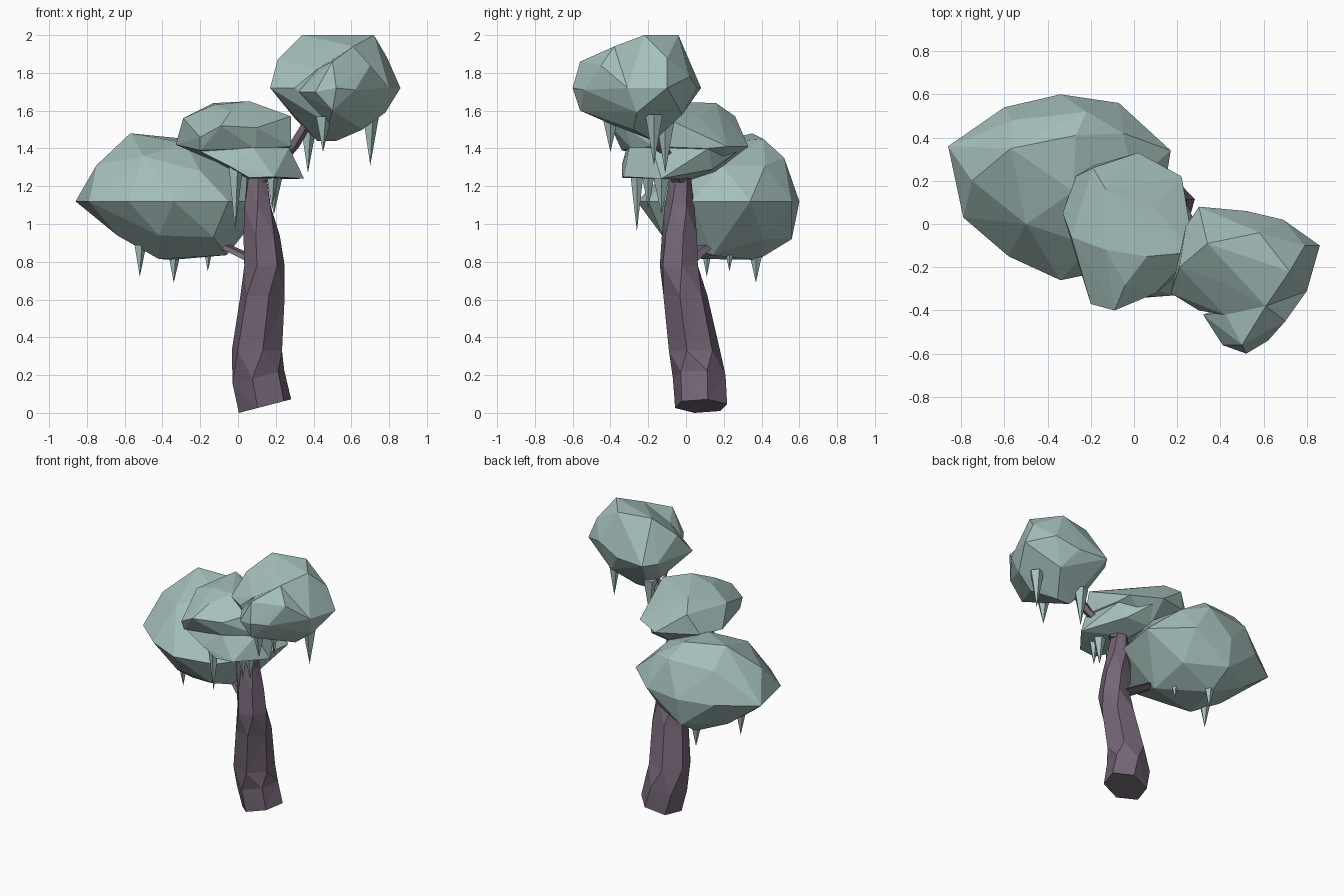
import bpy, bmesh, math


def material(name, color):
    m = bpy.data.materials.new(name)
    m.diffuse_color = (*color, 1)
    return m


LEAF = material("frosted_leaf", (0.38, 0.53, 0.505))
BARK = material("bark", (0.175, 0.13, 0.18))


def finish(name, bm, mat):
    bmesh.ops.recalc_face_normals(bm, faces=bm.faces[:])
    mesh = bpy.data.meshes.new(name)
    bm.to_mesh(mesh)
    bm.free()
    mesh.materials.append(mat)
    obj = bpy.data.objects.new(name, mesh)
    bpy.context.collection.objects.link(obj)
    return obj


def faceted_clump(name, points):
    """Low-poly rock-like foliage: the hull around a few corner points."""
    bm = bmesh.new()
    for p in points:
        bm.verts.new(p)
    out = bmesh.ops.convex_hull(bm, input=bm.verts[:])
    loose = {g for g in out["geom_interior"] + out["geom_unused"]
             if isinstance(g, bmesh.types.BMVert)}
    bmesh.ops.delete(bm, geom=list(loose), context='VERTS')
    return finish(name, bm, LEAF)


def limb(name, rings, sides, twists=None, foot_slope=0.0):
    """Tapered horizontal-ring tube through (x, y, z, radius) stations."""
    bm = bmesh.new()
    loops = []
    for i, (x, y, z, r) in enumerate(rings):
        slope = foot_slope if i < 2 else 0
        loop = []
        for k in range(sides):
            a = math.tau * k / sides + (twists[i] if twists else 0)
            dx, dy = r * math.cos(a), r * math.sin(a)
            loop.append(bm.verts.new((x + dx, y + dy, max(0, z + slope * dx))))
        loops.append(loop)
    for lo, hi in zip(loops, loops[1:]):
        for k in range(sides):
            n = (k + 1) % sides
            bm.faces.new((lo[k], lo[n], hi[n], hi[k]))
    bm.faces.new(loops[0])
    bm.faces.new(loops[-1])
    bmesh.ops.triangulate(bm, faces=[f for f in bm.faces if len(f.verts) == 4])
    return finish(name, bm, BARK)


def icicle(name, x, y, tip, top, radius):
    bm = bmesh.new()
    ring = [bm.verts.new((x + radius * math.cos(math.tau * k / 5),
                          y + radius * math.sin(math.tau * k / 5), top)) for k in range(5)]
    point = bm.verts.new((x, y, tip))
    for k in range(5):
        bm.faces.new((ring[k], ring[(k + 1) % 5], point))
    bm.faces.new(ring)
    return finish(name, bm, LEAF)


# Crooked, twisting trunk with a tilted foot
limb("trunk", [
    (0.143, 0.08, 0.036, 0.143), (0.108, 0.07, 0.19, 0.143),
    (0.10, 0.045, 0.33, 0.139), (0.13, -0.003, 0.62, 0.121),
    (0.14, -0.038, 0.78, 0.108), (0.125, -0.035, 0.94, 0.098),
    (0.105, -0.035, 1.09, 0.079), (0.10, -0.03, 1.24, 0.058),
    (0.12, -0.03, 1.36, 0.045)], 6,
    twists=[0.25, 0.3, 0.75, 0.8, 1.2, 1.25, 1.55, 1.7, 1.9], foot_slope=0.26)

# Side branches into the left and right foliage
limb("left_branch", [(0.10, 0.0, 0.80, 0.06), (-0.08, 0.10, 0.885, 0.05),
                     (-0.22, 0.18, 0.97, 0.04)], 5)
limb("right_branch", [(0.12, -0.03, 1.22, 0.045), (0.29, -0.13, 1.41, 0.035),
                      (0.38, -0.17, 1.56, 0.03)], 5)

# Left foliage
faceted_clump("left_foliage", [
    (-0.86, 0.36, 1.12), (-0.79, 0.03, 1.12), (-0.58, -0.15, 1.12), (-0.34, -0.26, 1.12),
    (-0.05, -0.20, 1.12), (0.12, 0.03, 1.12), (0.17, 0.34, 1.12), (-0.07, 0.56, 1.12),
    (-0.34, 0.60, 1.12), (-0.60, 0.54, 1.12),
    (-0.57, 0.35, 1.48), (-0.27, 0.41, 1.45), (-0.75, 0.20, 1.31), (-0.28, 0.15, 1.43),
    (-0.50, 0.0, 1.36), (-0.20, -0.10, 1.28), (0.0, 0.19, 1.31), (-0.05, 0.42, 1.31),
    (-0.22, 0.52, 1.35), (-0.56, 0.48, 1.34),
    (-0.64, 0.13, 0.94), (-0.62, 0.40, 0.94), (-0.35, 0.38, 0.81), (-0.42, -0.10, 0.94),
    (-0.13, -0.12, 0.93), (-0.42, 0.08, 0.815), (-0.06, 0.14, 0.835), (-0.08, 0.41, 0.92),
    (-0.35, 0.56, 0.92)])

# Middle foliage: a rounded cap over a flared skirt
faceted_clump("middle_foliage_cap", [
    (-0.33, 0.05, 1.42), (-0.27, 0.22, 1.43), (-0.29, -0.06, 1.56), (-0.13, 0.16, 1.64),
    (-0.19, 0.26, 1.57), (-0.13, -0.12, 1.63), (0.06, -0.15, 1.65), (0.10, 0.07, 1.57),
    (0.22, 0.22, 1.41), (0.28, -0.13, 1.57), (0.02, 0.33, 1.41), (-0.19, 0.27, 1.43),
    (0.24, 0.11, 1.40), (0.28, -0.17, 1.41), (-0.20, -0.37, 1.46), (-0.09, -0.40, 1.52),
    (-0.04, -0.28, 1.595), (0.10, -0.32, 1.51), (0.09, -0.29, 1.40), (-0.20, -0.34, 1.39),
    (0.0, 0.16, 1.28)])
faceted_clump("middle_foliage_skirt", [
    (-0.05, -0.34, 1.31), (0.06, -0.34, 1.245), (0.19, -0.33, 1.25), (0.35, -0.13, 1.24),
    (0.08, -0.30, 1.405), (0.27, -0.18, 1.405), (0.06, 0.03, 1.235), (0.0, 0.16, 1.28),
    (0.18, 0.14, 1.29), (-0.20, -0.32, 1.385), (0.02, 0.31, 1.41), (-0.25, 0.10, 1.40),
    (0.23, 0.12, 1.40)])

# Upper right foliage: main lump and a forward bulge
faceted_clump("upper_foliage", [
    (0.34, -0.09, 2.0), (0.58, -0.04, 2.0), (0.72, -0.22, 2.0), (0.41, -0.27, 1.92),
    (0.61, -0.38, 1.94), (0.21, -0.20, 1.87), (0.17, -0.32, 1.72), (0.42, -0.42, 1.82),
    (0.30, -0.40, 1.72), (0.80, -0.31, 1.72), (0.86, -0.10, 1.72), (0.79, -0.10, 1.88),
    (0.69, 0.02, 1.78), (0.30, 0.08, 1.72), (0.52, 0.06, 1.72), (0.24, -0.01, 1.72),
    (0.30, -0.15, 1.56), (0.78, -0.26, 1.59), (0.62, -0.02, 1.58), (0.48, -0.40, 1.53),
    (0.66, -0.28, 1.50), (0.52, -0.17, 1.44), (0.42, -0.17, 1.44)])
faceted_clump("upper_foliage_bulge", [
    (0.52, -0.60, 1.72), (0.50, -0.56, 1.86), (0.41, -0.56, 1.70), (0.70, -0.45, 1.84),
    (0.62, -0.54, 1.71), (0.80, -0.31, 1.72), (0.61, -0.38, 1.94), (0.50, -0.56, 1.60),
    (0.42, -0.41, 1.82), (0.32, -0.42, 1.70), (0.48, -0.40, 1.53), (0.66, -0.28, 1.50),
    (0.78, -0.26, 1.59)])

# Hanging icicles: x, y, tip height, top height, radius
for i, spec in enumerate([
        (-0.52, 0.11, 0.72, 0.89, 0.035), (-0.34, 0.37, 0.69, 0.88, 0.045),
        (-0.16, 0.23, 0.75, 0.90, 0.035),
        (-0.015, -0.26, 0.96, 1.31, 0.042), (0.19, -0.13, 1.05, 1.27, 0.05),
        (0.18, -0.20, 1.08, 1.28, 0.04),
        (0.37, -0.11, 1.27, 1.54, 0.05), (0.45, -0.40, 1.38, 1.57, 0.045),
        (0.70, -0.17, 1.31, 1.58, 0.048)]):
    icicle(f"icicle_{i + 1}", *spec)
